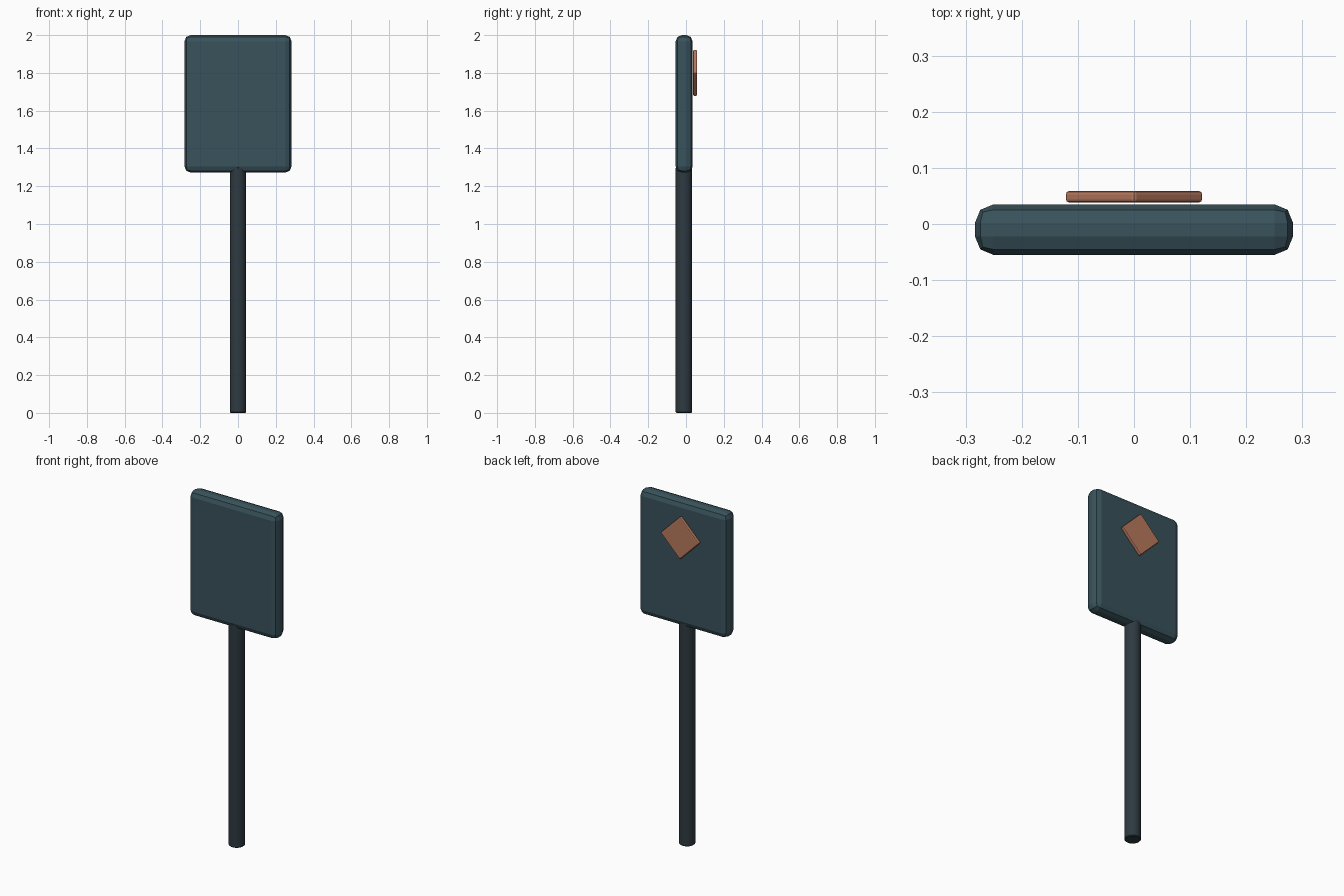
import bpy
from math import radians

if "Cube" in bpy.data.objects:
    bpy.data.objects.remove(bpy.data.objects["Cube"])


def material(name, color):
    m = bpy.data.materials.new(name)
    m.diffuse_color = (*color, 1)
    m.use_nodes = True
    m.node_tree.nodes["Principled BSDF"].inputs["Base Color"].default_value = m.diffuse_color
    return m


def bevel(obj, width, segments):
    mod = obj.modifiers.new("Bevel", "BEVEL")
    mod.width = width
    mod.segments = segments
    mod.limit_method = "ANGLE"
    mod.angle_limit = radians(40)


def rounded_box(name, center, size, width, segments, mat, turn=0):
    bpy.ops.mesh.primitive_cube_add(size=1, location=center)
    obj = bpy.context.object
    obj.name = name
    obj.scale = size
    bpy.ops.object.transform_apply(location=False, rotation=False, scale=True)
    obj.rotation_euler.y = radians(turn)
    bevel(obj, width, segments)
    obj.data.materials.append(mat)
    return obj


teal = material("panel_teal", (0.04, 0.085, 0.105))
dark = material("post_dark", (0.027, 0.042, 0.052))
copper = material("copper", (0.48, 0.19, 0.11))

# Sign panel with soft rounded edges
rounded_box("sign_panel", (0, -0.01, 1.636), (0.567, 0.09, 0.728), 0.033, 2, teal)

# Diamond badge, slightly proud of the back face
rounded_box("diamond_badge", (0, 0.0485, 1.80), (0.175, 0.021, 0.175), 0.006, 2, copper, 45)

# Round post running up into the panel
bpy.ops.mesh.primitive_cylinder_add(vertices=24, radius=0.0435, depth=1.30,
                                    location=(0, -0.011, 0.65))
post = bpy.context.object
post.name = "post"
post.data.materials.append(dark)
bpy.ops.object.shade_smooth_by_angle(angle=radians(30))
bevel(post, 0.004, 1)
